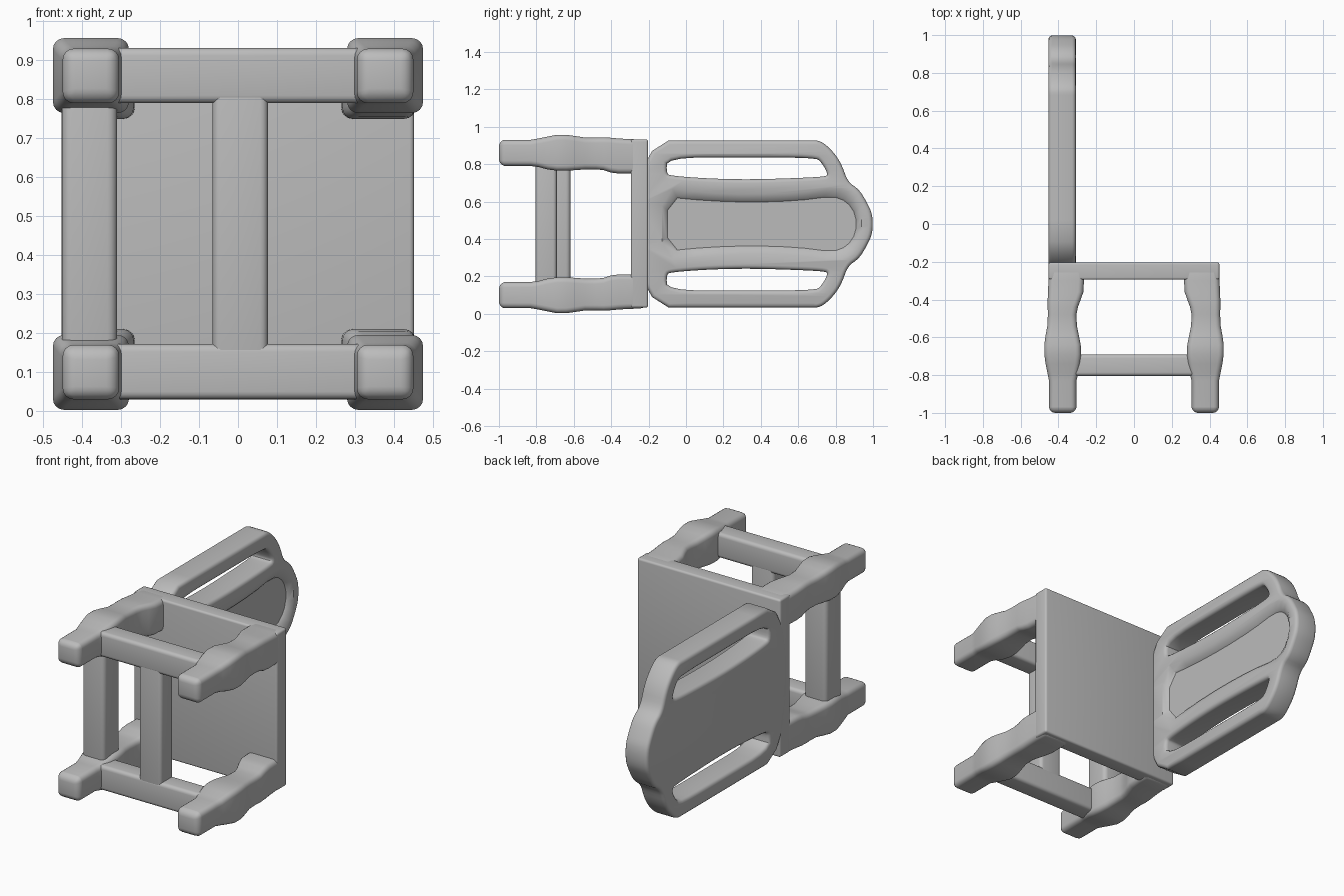
import bpy, bmesh
from mathutils import Matrix

if "Cube" in bpy.data.objects:
    bpy.data.objects.remove(bpy.data.objects["Cube"], do_unlink=True)

MID = 0.48  # height of the mirror plane

grey = bpy.data.materials.new("plain grey")
grey.use_nodes = True
COLOUR = (0.5, 0.5, 0.5, 1)
grey.diffuse_color = COLOUR
grey.node_tree.nodes["Principled BSDF"].inputs["Base Color"].default_value = COLOUR


def activate(ob):
    bpy.ops.object.select_all(action='DESELECT')
    ob.select_set(True)
    bpy.context.view_layer.objects.active = ob


def finish(ob, bevel=0.0, segments=4, limit=0.9):
    activate(ob)
    if bevel:
        m = ob.modifiers.new("Soft edges", 'BEVEL')
        m.width, m.segments, m.angle_limit = bevel, segments, limit
        bpy.ops.object.modifier_apply(modifier=m.name)
    ob.data.materials.clear()
    ob.data.materials.append(grey)
    bpy.ops.object.shade_smooth_by_angle(angle=0.6)
    return ob


def loft(name, rings):
    """Solid skinned through rings holding the same number of points."""
    bm = bmesh.new()
    loops = [[bm.verts.new(p) for p in ring] for ring in rings]
    for a, b in zip(loops, loops[1:]):
        for i in range(len(a)):
            j = (i + 1) % len(a)
            bm.faces.new((a[i], a[j], b[j], b[i]))
    bm.faces.new(loops[0])
    bm.faces.new(loops[-1])
    bmesh.ops.recalc_face_normals(bm, faces=bm.faces)
    me = bpy.data.meshes.new(name)
    bm.to_mesh(me)
    bm.free()
    ob = bpy.data.objects.new(name, me)
    bpy.context.collection.objects.link(ob)
    return ob


def box(name, x, y, z, bevel):
    rings = [[(x[0], v, z[0]), (x[1], v, z[0]), (x[1], v, z[1]), (x[0], v, z[1])] for v in y]
    return finish(loft(name, rings), bevel)


def chaikin(pts, times=2):
    """Round the corners of a closed outline."""
    for _ in range(times):
        out = []
        for (ax, ay), (bx, by) in zip(pts, pts[1:] + pts[:1]):
            out += [(ax * .75 + bx * .25, ay * .75 + by * .25),
                    (ax * .25 + bx * .75, ay * .25 + by * .75)]
        pts = out
    return pts


def flip(pts):
    return [(y, 2 * MID - z) for y, z in reversed(pts)]


# Legs: y, inner x, outer x, inner z, outer z (upper half), swelling at the stretchers
LEG = [(-1.0, .31, .445, .80, .925), (-.97, .305, .45, .79, .93), (-.83, .305, .45, .79, .93),
       (-.79, .295, .458, .785, .937), (-.74, .285, .468, .772, .947), (-.69, .28, .475, .765, .957),
       (-.64, .282, .475, .765, .957), (-.59, .292, .468, .768, .95), (-.54, .302, .459, .772, .942),
       (-.48, .305, .456, .772, .942), (-.44, .297, .457, .768, .943), (-.40, .282, .457, .755, .941),
       (-.36, .268, .455, .75, .937), (-.30, .265, .453, .75, .934), (-.215, .265, .448, .75, .93)]
for sx, depth in ((1, "front"), (-1, "rear")):
    for up, level in ((True, "upper"), (False, "lower")):
        rings = []
        for y, xi, xo, zi, zo in LEG:
            if not up:
                zi, zo = 2 * MID - zi, 2 * MID - zo
            rings.append([(sx * xi, y, zi), (sx * xo, y, zi), (sx * xo, y, zo), (sx * xi, y, zo)])
        finish(loft(f"{depth}_leg_{level}", rings), 0.028)

# Seat slab
box("seat", (-.452, .452), (-.295, -.203), (.033, .932), 0.012)

# Stretchers: two sides, a centre bar and a rear bar
box("side_stretcher_upper", (-.4, .4), (-.805, -.69), (.79, .932), 0.02)
box("side_stretcher_lower", (-.4, .4), (-.805, -.69), (.03, .172), 0.02)
box("centre_stretcher", (-.065, .077), (-.804, -.691), (.1, .86), 0.02)
box("rear_stretcher", (-.452, -.31), (-.765, -.617), (.1, .86), 0.025)

# Backrest: rounded outline with two long slots, extruded across x
low_edge = [(-.27, .034), (.2, .034), (.66, .034), (.72, .034), (.78, .085), (.83, .155), (.865, .255),
            (.925, .295), (.965, .36), (.998, .43)]
outline = low_edge + flip(low_edge)
slot = [(-.1, .125), (.3, .125), (.69, .125), (.725, .15), (.76, .215), (.74, .228), (.5, .238),
        (.3, .242), (.1, .236), (-.08, .222), (-.105, .21)]
cu = bpy.data.curves.new("backrest", 'CURVE')
cu.dimensions, cu.fill_mode = '2D', 'BOTH'
cu.bevel_depth, cu.bevel_resolution, cu.offset = 0.02, 2, -0.02
cu.extrude = 0.0525
for pts in (outline, slot, flip(slot)):
    pts = chaikin(pts)
    sp = cu.splines.new('POLY')
    sp.points.add(len(pts) - 1)
    for p, (y, z) in zip(sp.points, pts):
        p.co = (y, z, 0, 1)
    sp.use_cyclic_u = True
back = bpy.data.objects.new("backrest", cu)
bpy.context.collection.objects.link(back)
activate(back)
bpy.ops.object.convert(target='MESH')
back = bpy.context.view_layer.objects.active
back.data.transform(Matrix(((0, 0, 1, -.3805), (1, 0, 0, 0), (0, 1, 0, 0), (0, 0, 0, 1))))
bm = bmesh.new()
bm.from_mesh(back.data)
bmesh.ops.remove_doubles(bm, verts=bm.verts, dist=1e-4)
bmesh.ops.recalc_face_normals(bm, faces=bm.faces)
bm.to_mesh(back.data)
bm.free()

# Shallow dished panel on the face of the backrest
half = [(-.12, .30), (.1, .325), (.35, .335), (.6, .325), (.8, .295), (.88, .33), (.93, .42)]
rim = chaikin(half + flip(half), 1)
rings = []
for x, grow in ((-.335, .9), (-.325, .93), (-.308, 1.04), (-.28, 1.06)):
    rings.append([(x, .4 + (y - .4) * (1 + (grow - 1) * .4),
                   MID + (z - MID) * (1 + (grow - 1) * 2)) for y, z in rim])
cutter = loft("panel_cutter", rings)
cutter.hide_render = True
activate(back)
m = back.modifiers.new("Dish", 'BOOLEAN')
m.operation, m.object, m.solver = 'DIFFERENCE', cutter, 'EXACT'
bpy.ops.object.modifier_apply(modifier=m.name)
bpy.data.objects.remove(cutter, do_unlink=True)
finish(back)
